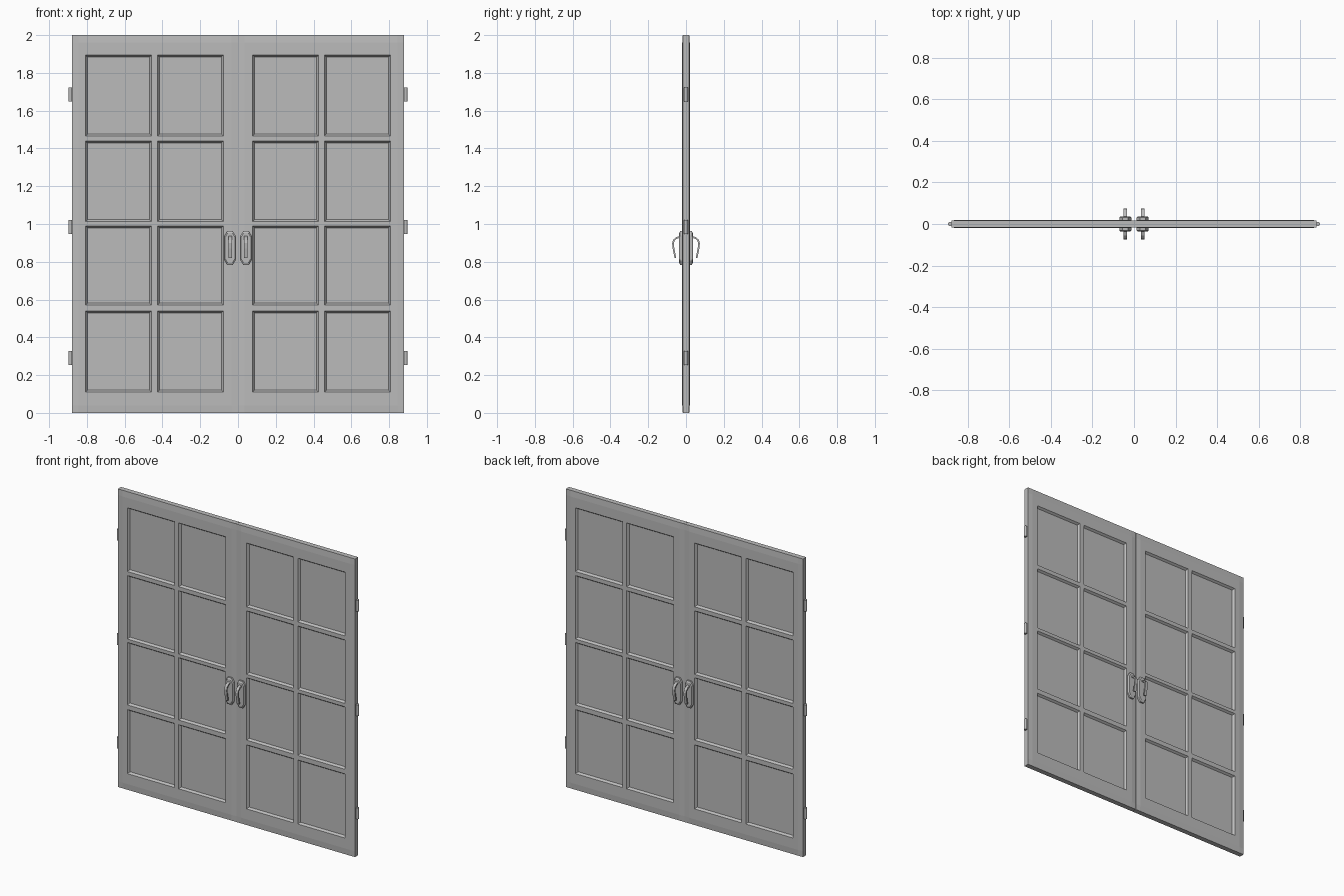
import bpy, bmesh, math

cube = bpy.data.objects.get("Cube")
if cube:
    bpy.data.objects.remove(cube, do_unlink=True)

grey = bpy.data.materials.new("plain_grey")
grey.use_nodes = True
grey.diffuse_color = (0.5, 0.5, 0.5, 1)
grey.node_tree.nodes["Principled BSDF"].inputs["Base Color"].default_value = (0.5, 0.5, 0.5, 1)


def finish(name, bm):
    """Turn a bmesh into a grey object."""
    bmesh.ops.recalc_face_normals(bm, faces=bm.faces)
    mesh = bpy.data.meshes.new(name)
    bm.to_mesh(mesh)
    bm.free()
    mesh.materials.append(grey)
    obj = bpy.data.objects.new(name, mesh)
    bpy.context.collection.objects.link(obj)
    return obj


# Grid lines of one door leaf: edge, raised border, two columns and four rows of panes
XS = [0.001, 0.035, 0.078, 0.426, 0.458, 0.807, 0.845, 0.88]
ZS = [0, 0.04, 0.11, 0.54, 0.571, 0.99, 1.013, 1.439, 1.466, 1.894, 1.96, 2]
PANE_COLS = (2, 4)
PANE_ROWS = (2, 4, 6, 8)


def door_leaf(name, side):
    bm = bmesh.new()
    nx, nz = len(XS), len(ZS)
    sheets, openings = {}, []
    for face in (-1, 1):
        sheet = {}
        for i, x in enumerate(XS):
            for k, z in enumerate(ZS):
                rim = i in (0, nx - 1) or k in (0, nz - 1)
                sheet[i, k] = bm.verts.new((side * x, face * (0.017 if rim else 0.02), z))
        for i in range(nx - 1):
            for k in range(nz - 1):
                f = bm.faces.new([sheet[i, k], sheet[i + 1, k], sheet[i + 1, k + 1], sheet[i, k + 1]])
                if i in PANE_COLS and k in PANE_ROWS:
                    openings.append(f)
        sheets[face] = sheet
    # Edge strip joining the two sheets
    loop = [(i, 0) for i in range(nx)] + [(nx - 1, k) for k in range(1, nz)]
    loop += [(i, nz - 1) for i in range(nx - 2, -1, -1)] + [(0, k) for k in range(nz - 2, 0, -1)]
    for a, b in zip(loop, loop[1:] + loop[:1]):
        bm.faces.new([sheets[-1][a], sheets[-1][b], sheets[1][b], sheets[1][a]])
    # Sloped mouldings down to the recessed panes
    bmesh.ops.recalc_face_normals(bm, faces=bm.faces)
    bmesh.ops.inset_individual(bm, faces=openings, thickness=0.014, depth=-0.014)
    return finish(name, bm)


def hinge(name, x, z):
    bm = bmesh.new()
    bmesh.ops.create_cone(bm, cap_ends=True, segments=16, radius1=0.01, radius2=0.01, depth=0.075)
    bmesh.ops.translate(bm, verts=bm.verts, vec=(x, 0, z))
    obj = finish(name, bm)
    for p in obj.data.polygons:
        p.use_smooth = abs(p.normal.z) < 0.5


def back_plate(name, x, face):
    # Long octagonal plate with a narrow chamfered front
    bm = bmesh.new()
    quarter = [(0.014, 0.09), (0.029, 0.065)]
    right = quarter + [(a, -b) for a, b in reversed(quarter)]
    outline = right + [(-a, b) for a, b in reversed(right)]
    rings = []
    for y, s in ((0.018, 1), (0.031, 1), (0.036, 0.88)):
        rings.append([bm.verts.new((x + a * s, face * y, 0.873 + b * s)) for a, b in outline])
    n = len(outline)
    for r, q in zip(rings, rings[1:]):
        for j in range(n):
            bm.faces.new([r[j], r[(j + 1) % n], q[(j + 1) % n], q[j]])
    bm.faces.new(rings[0])
    bm.faces.new(rings[-1])
    finish(name, bm)


def pull(name, x, face):
    # Bent strap leaving the plate and hanging down
    path = [(0.033, 0.932), (0.052, 0.925), (0.064, 0.914), (0.069, 0.898), (0.066, 0.87), (0.056, 0.82)]
    bm = bmesh.new()
    rows = [[bm.verts.new((x + w, face * y, z)) for w in (-0.009, 0.009)] for y, z in path]
    for a, b in zip(rows, rows[1:]):
        bm.faces.new([a[0], a[1], b[1], b[0]])
    obj = finish(name, bm)
    solid = obj.modifiers.new("thickness", "SOLIDIFY")
    solid.thickness = 0.009
    solid.offset = 0


for side, label in ((1, "left"), (-1, "right")):
    door_leaf("door_" + label, side)
    for z, level in ((1.685, "top"), (0.984, "middle"), (0.291, "bottom")):
        hinge(f"hinge_{level}_{label}", side * 0.887, z)
    for face, where in ((-1, "front"), (1, "back")):
        back_plate(f"handle_plate_{where}_{label}", side * 0.042, face)
        pull(f"handle_pull_{where}_{label}", side * 0.042, face)
